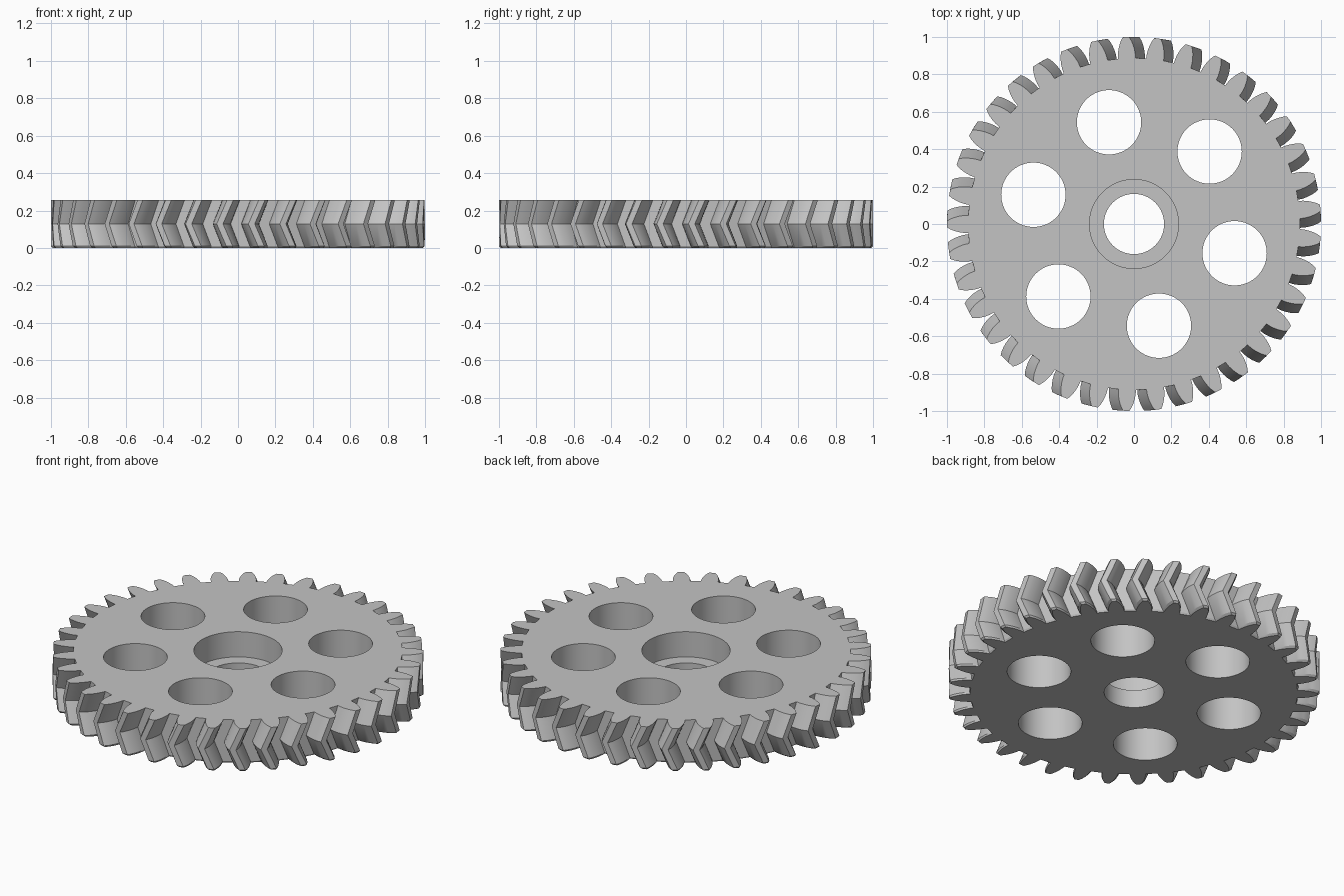
import bpy
import bmesh
from math import cos, sin, pi, radians

if "Cube" in bpy.data.objects:
    bpy.data.objects.remove(bpy.data.objects["Cube"], do_unlink=True)

TEETH = 37
HEIGHT = 0.257
FLOOR_Z = 0.107      # floor of the hub recess
TWIST = -0.056       # clockwise shift of the teeth at mid height
PHASE = radians(92.5)
LIP = 0.01           # small relief along the bottom edge of the teeth

# Half of one tooth: (radius, half angle) from root to tip
FLANK = [(0.887, 0.053), (0.912, 0.051), (0.938, 0.045),
         (0.962, 0.037), (0.982, 0.028), (1.0, 0.017)]

bm = bmesh.new()


def polar(points, z, cx=0.0, cy=0.0):
    """Ring of vertices from (radius, angle) pairs."""
    return [bm.verts.new((cx + r * cos(a), cy + r * sin(a), z)) for r, a in points]


def circle(radius, z, cx=0.0, cy=0.0, count=64):
    return polar([(radius, 2 * pi * i / count) for i in range(count)], z, cx, cy)


def outline(z, shift=0.0, inset=0.0):
    points = []
    for t in range(TEETH):
        mid = PHASE + shift + 2 * pi * t / TEETH
        for side, half in ((-1, FLANK), (1, FLANK[::-1])):
            for r, a in half:
                points.append((max(r - inset, FLANK[0][0] - inset / 2),
                               mid + side * (a - inset / 2)))
    return polar(points, z)


def bridge(low, high):
    """Wall or flat band between two matching rings."""
    n = len(low)
    for i in range(n):
        j = (i + 1) % n
        bm.faces.new((low[i], low[j], high[j], high[i]))


def cap(rings):
    """Flat face bounded by an outer ring and any number of holes."""
    edges = []
    for ring in rings:
        for a, b in zip(ring, ring[1:] + ring[:1]):
            edges.append(bm.edges.get((a, b)) or bm.edges.new((a, b)))
    bmesh.ops.triangle_fill(bm, edges=edges, use_beauty=True)


# Herringbone toothed rim
levels = [outline(0.0, 0.0, LIP), outline(LIP, TWIST * LIP / (HEIGHT / 2)),
          outline(HEIGHT / 2, TWIST), outline(HEIGHT)]
for low, high in zip(levels, levels[1:]):
    bridge(low, high)

# Six lightening holes
bottom_rings, top_rings = [levels[0]], [levels[-1]]
for k in range(6):
    a = radians(43.8 + 60 * k)
    cx, cy = 0.56 * cos(a), 0.56 * sin(a)
    low, high = circle(0.172, 0.0, cx, cy), circle(0.172, HEIGHT, cx, cy)
    bridge(low, high)
    bottom_rings.append(low)
    top_rings.append(high)

# Central bore with a wider recess from the top
hub = [circle(0.161, 0.0), circle(0.161, FLOOR_Z),
       circle(0.238, FLOOR_Z), circle(0.238, HEIGHT)]
for low, high in zip(hub, hub[1:]):
    bridge(low, high)
bottom_rings.append(hub[0])
top_rings.append(hub[-1])

# Flat top and bottom
cap(bottom_rings)
cap(top_rings)
bmesh.ops.recalc_face_normals(bm, faces=bm.faces[:])

mesh = bpy.data.meshes.new("herringbone_gear")
bm.to_mesh(mesh)
bm.free()
gear = bpy.data.objects.new("herringbone_gear", mesh)
bpy.context.collection.objects.link(gear)

# Plain grey material
grey = bpy.data.materials.new("light_grey")
grey.use_nodes = True
colour = (0.55, 0.55, 0.55, 1.0)
grey.diffuse_color = colour
grey.node_tree.nodes["Principled BSDF"].inputs["Base Color"].default_value = colour
mesh.materials.append(grey)

# Smooth holes, crisp tooth edges
bpy.ops.object.select_all(action="DESELECT")
gear.select_set(True)
bpy.context.view_layer.objects.active = gear
bpy.ops.object.shade_smooth_by_angle(angle=radians(25))
